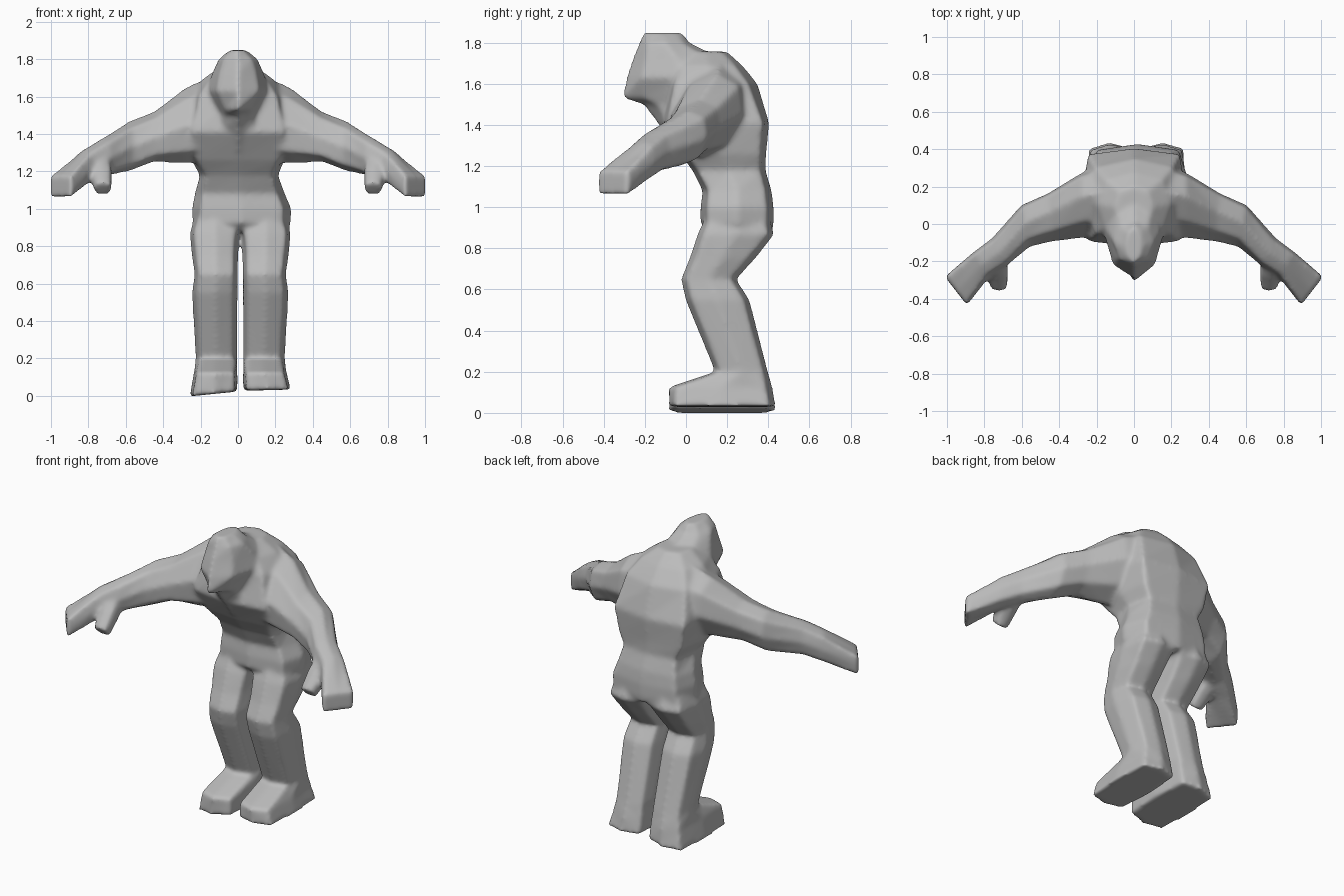
import bpy
import bmesh
import math
from mathutils import Vector

default_cube = bpy.data.objects.get("Cube")
if default_cube:
    bpy.data.objects.remove(default_cube, do_unlink=True)

# Plain clay colour for the whole figure
clay = bpy.data.materials.new("plain grey")
clay.use_nodes = True
clay.diffuse_color = (0.5, 0.5, 0.5, 1)
clay.node_tree.nodes["Principled BSDF"].inputs["Base Color"].default_value = (0.5, 0.5, 0.5, 1)

body = bmesh.new()


def ring(centre, side, up, square=0.75):
    """Eight points around a centre; square sets how full the corners are."""
    q = square
    pattern = [(1, 0), (q, q), (0, 1), (-q, q), (-1, 0), (-q, -q), (0, -1), (q, -q)]
    return [Vector(centre) + Vector(side) * a + Vector(up) * b for a, b in pattern]


def flat_ring(z, x_low, x_high, front, back, square=0.75):
    """Horizontal section given by its extents."""
    centre = ((x_low + x_high) / 2, (front + back) / 2, z)
    return ring(centre, ((x_high - x_low) / 2, 0, 0), (0, (back - front) / 2, 0), square)


def mirror(rings):
    return [[Vector((-p.x, p.y, p.z)) for p in points] for points in rings]


def loft(rings):
    """Add a closed tube over the rings to the body."""
    loops = [[body.verts.new(p) for p in points] for points in rings]
    for lower, upper in zip(loops, loops[1:]):
        for i in range(len(lower)):
            j = (i + 1) % len(lower)
            body.faces.new((lower[i], lower[j], upper[j], upper[i]))
    body.faces.new(loops[0])
    body.faces.new(loops[-1])


# Hunched torso: height, centre x, half width, front y, back y, fullness
torso = [
    (0.88, 0.02, 0.24, 0.12, 0.42, 0.82),
    (0.92, 0.02, 0.264, 0.07, 0.427, 0.82),
    (1.0, 0.02, 0.268, 0.07, 0.427, 0.82),
    (1.08, 0.01, 0.243, 0.08, 0.417, 0.82),
    (1.18, 0.005, 0.21, 0.03, 0.387, 0.86),
    (1.26, 0, 0.25, -0.03, 0.39, 0.88),
    (1.41, 0, 0.28, -0.125, 0.405, 0.88),
    (1.6, 0, 0.26, -0.1, 0.348, 0.8),
    (1.69, 0, 0.195, -0.06, 0.275, 0.78),
    (1.757, 0, 0.1, -0.02, 0.2, 0.75),
]
loft([flat_ring(z, x - w, x + w, f, b, q) for z, x, w, f, b, q in torso])

# Head thrust forward over the chest, with a pointed chin
head = [
    (1.3, 0.1, -0.06, 0.2, 0.7),
    (1.41, 0.13, -0.14, 0.2, 0.7),
    (1.5, 0.12, -0.21, 0.2, 0.65),
    (1.53, 0.12, -0.31, 0.2, 0.58),
    (1.63, 0.163, -0.292, 0.2, 0.7),
    (1.72, 0.142, -0.262, 0.18, 0.7),
    (1.8, 0.107, -0.228, 0.02, 0.7),
    (1.848, 0.045, -0.21, -0.015, 0.7),
]
loft([flat_ring(z, -w, w, f, b, q) for z, w, f, b, q in head])

# Arm sections: centre, half width, half height, turn in degrees, backward lean, fullness
arm = [
    ((0.08, 0.14, 1.49), 0.2, 0.25, 0, 0.04, 0.64),
    ((0.28, 0.1, 1.445), 0.175, 0.205, 0, 0.05, 0.69),
    ((0.45, 0.035, 1.385), 0.13, 0.135, 5, 0.03, 0.74),
    ((0.58, -0.01, 1.335), 0.115, 0.135, 12, 0.02, 0.74),
    ((0.72, -0.15, 1.275), 0.085, 0.105, 30, 0, 0.76),
    ((0.815, -0.215, 1.225), 0.08, 0.095, 32, 0, 0.8),
    ((0.952, -0.358, 1.115), 0.097, 0.06, 38, 0, 0.95),
]


def arm_ring(centre, width, height, turn, lean, square):
    a = math.radians(turn)
    side = (width * math.sin(a), width * math.cos(a), 0)
    return ring(centre, side, (0, lean, height), square)


# Thumb sections: centre and half size
thumb = [
    ((0.75, -0.16, 1.27), 0.07),
    ((0.73, -0.25, 1.185), 0.058),
    ((0.723, -0.33, 1.105), 0.048),
]
arm_rings = [arm_ring(*section) for section in arm]
thumb_rings = [ring(c, (r, 0, 0), (0, -r * 0.7, r * 0.7), 0.8) for c, r in thumb]
for part in (arm_rings, thumb_rings):
    loft(part)
    loft(mirror(part))

# Leg and foot sections: height, inner x, outer x, front y, back y, fullness
leg = [
    (0.99, 0.03, 0.235, 0.11, 0.39, 0.8),
    (0.87, 0.002, 0.27, 0.055, 0.432, 0.83),
    (0.75, 0.01, 0.26, 0.015, 0.338, 0.8),
    (0.65, 0.013, 0.245, -0.026, 0.245, 0.8),
    (0.55, 0.013, 0.259, -0.004, 0.31, 0.8),
    (0.2, 0.015, 0.239, 0.14, 0.4, 0.8),
    (0.125, 0.015, 0.248, -0.085, 0.422, 0.86),
    (0, 0.015, 0.27, -0.085, 0.438, 0.88),
]
leg_rings = [flat_ring(*section) for section in leg]
for limb in (leg_rings, mirror(leg_rings)):
    for points in limb:
        for p in points:
            p.x += 0.012
    # The soles slope slightly, the left one standing higher
    for p in limb[-1]:
        p.z = 0.023 + 0.1 * min(p.x, 0.1)
    loft(limb)

# Fuse the parts into one continuous, softly blended skin
bmesh.ops.recalc_face_normals(body, faces=body.faces)
mesh = bpy.data.meshes.new("body")
body.to_mesh(mesh)
body.free()
mesh.materials.append(clay)
figure = bpy.data.objects.new("body", mesh)
bpy.context.collection.objects.link(figure)
fuse = figure.modifiers.new("fuse", "REMESH")
fuse.mode = "VOXEL"
fuse.voxel_size = 0.012
fuse.use_smooth_shade = True
blend = figure.modifiers.new("blend", "SMOOTH")
blend.factor = 0.5
blend.iterations = 12
